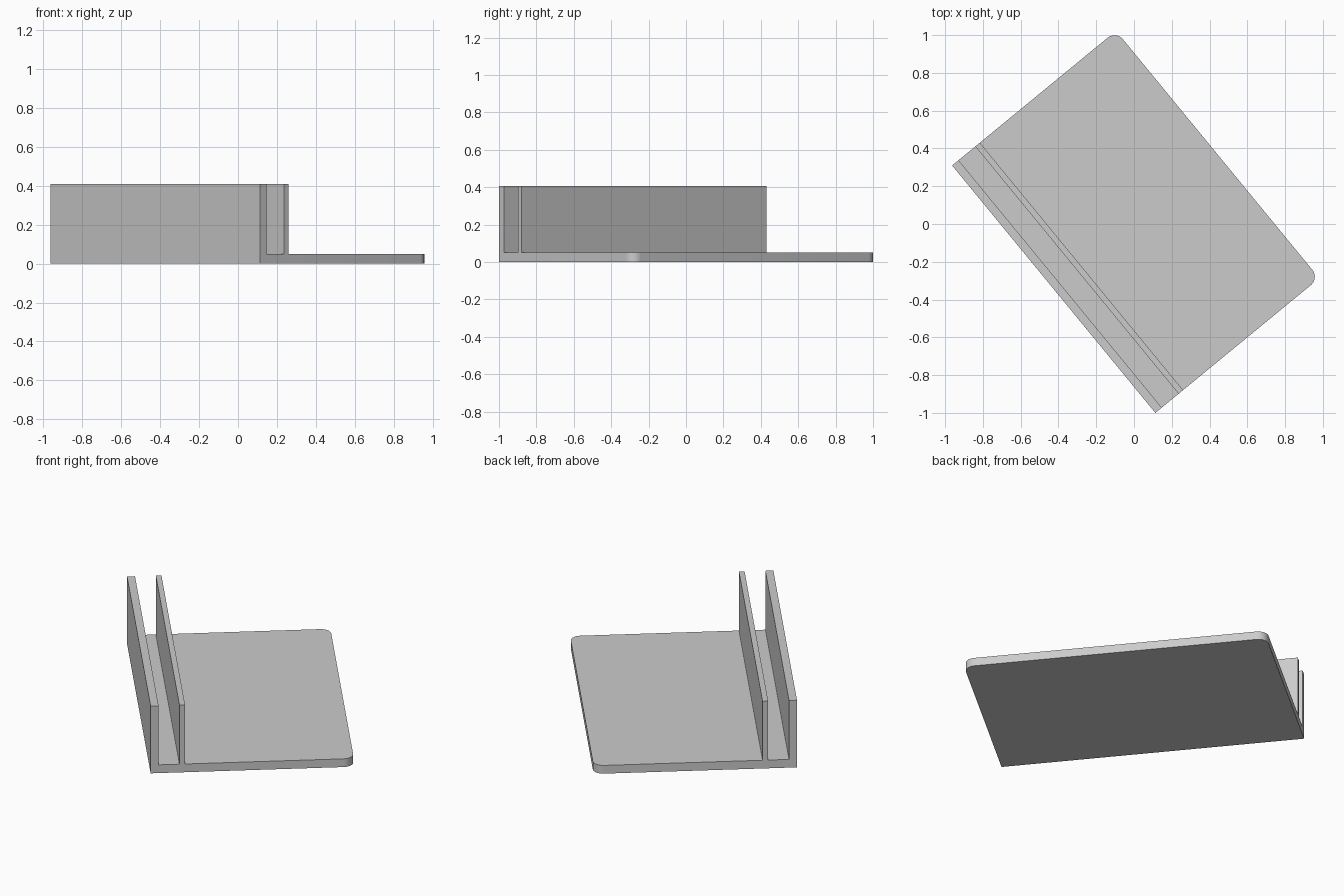
import bpy, bmesh, math
from mathutils import Matrix

if "Cube" in bpy.data.objects:
    bpy.data.objects.remove(bpy.data.objects["Cube"])

LENGTH, DEPTH = 1.695, 1.123      # along the walls, across the plate
PLATE, TOP = 0.05, 0.408          # plate thickness, wall height
OUTER, INNER_A, INNER_B = 0.044, 0.159, 0.19
RADIUS = 0.058

grey = bpy.data.materials.new("light grey")
grey.diffuse_color = (0.6, 0.6, 0.6, 1)
grey.use_nodes = True
grey.node_tree.nodes["Principled BSDF"].inputs["Base Color"].default_value = grey.diffuse_color

# Cross-section: base plate with two upright walls forming a slot
profile = [(0, 0), (DEPTH, 0), (DEPTH, PLATE), (INNER_B, PLATE), (INNER_B, TOP),
           (INNER_A, TOP), (INNER_A, PLATE), (OUTER, PLATE), (OUTER, TOP), (0, TOP)]

bm = bmesh.new()
face = bm.faces.new([bm.verts.new((x, 0, z)) for x, z in profile])
ext = bmesh.ops.extrude_face_region(bm, geom=[face])
bmesh.ops.translate(bm, vec=(0, LENGTH, 0),
                    verts=[g for g in ext["geom"] if isinstance(g, bmesh.types.BMVert)])
bmesh.ops.recalc_face_normals(bm, faces=bm.faces[:])

# Round the two free corners of the plate
corners = [e for e in bm.edges if all(abs(v.co.x - DEPTH) < 1e-4 for v in e.verts)
           and abs(e.verts[0].co.z - e.verts[1].co.z) > 0.01]
bmesh.ops.bevel(bm, geom=corners, offset=RADIUS, offset_type='OFFSET',
                segments=10, profile=0.5, affect='EDGES')

# Turn the stand to its diagonal position
bm.transform(Matrix.Translation((0.113, -1.0, 0)) @
             Matrix.Rotation(math.atan2(0.635, 0.773), 4, 'Z'))

mesh = bpy.data.meshes.new("slotted_stand")
bm.to_mesh(mesh)
bm.free()
mesh.materials.append(grey)
stand = bpy.data.objects.new("slotted_stand", mesh)
bpy.context.collection.objects.link(stand)
bpy.context.view_layer.objects.active = stand
stand.select_set(True)
bpy.ops.object.shade_smooth_by_angle(angle=math.radians(30))
